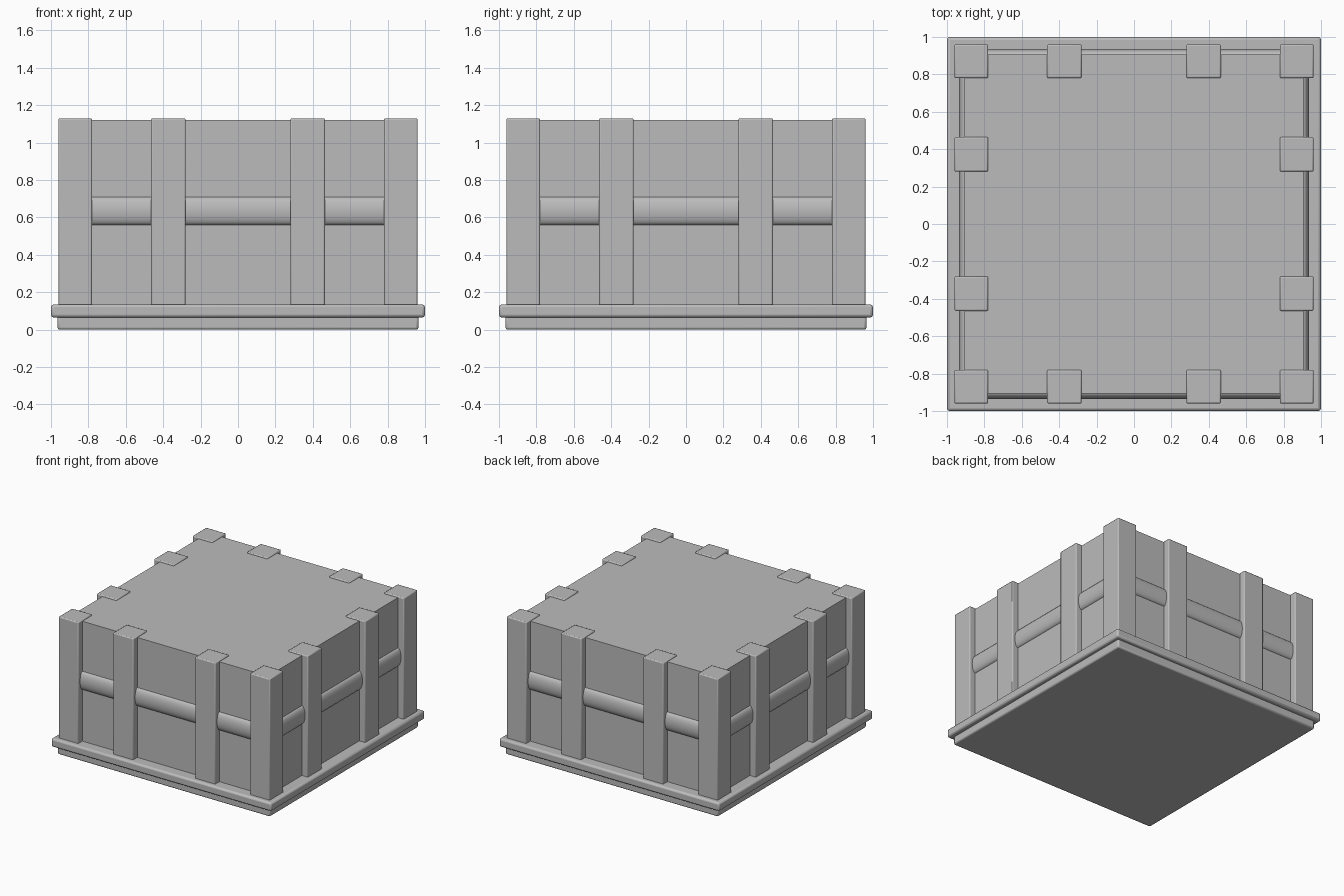
import bpy
import math

cube = bpy.data.objects.get("Cube")
if cube:
    bpy.data.objects.remove(cube, do_unlink=True)

grey = bpy.data.materials.new("plain grey")
grey.use_nodes = True
colour = (0.5, 0.5, 0.5, 1)
grey.diffuse_color = colour
grey.node_tree.nodes["Principled BSDF"].inputs["Base Color"].default_value = colour


def finish(obj, name):
    obj.name = name
    obj.data.materials.append(grey)
    bpy.ops.object.select_all(action="DESELECT")
    obj.select_set(True)
    bpy.context.view_layer.objects.active = obj
    bpy.ops.object.shade_smooth_by_angle(angle=math.radians(40))
    return obj


def box(name, x, y, z, bevel):
    """Box spanning the given (low, high) ranges, with rounded edges."""
    spans = (x, y, z)
    bpy.ops.mesh.primitive_cube_add(size=1, location=[(a + b) / 2 for a, b in spans])
    obj = bpy.context.object
    obj.scale = [b - a for a, b in spans]
    bpy.ops.object.transform_apply(location=False, rotation=False, scale=True)
    if bevel:
        mod = obj.modifiers.new("rounded edges", "BEVEL")
        mod.width = bevel
        mod.segments = 2
    return finish(obj, name)


def slab(name, half, z, bevel):
    return box(name, (-half, half), (-half, half), z, bevel)


# Stepped base and main body
slab("base_lower_slab", 0.965, (0.0, 0.08), 0.012)
slab("base_upper_slab", 1.0, (0.065, 0.135), 0.015)
slab("crate_body", 0.907, (0.1, 1.12), 0)

# Corner and intermediate posts
outer, inner = 0.96, 0.78
z_post = (0.12, 1.13)
for sx in (-1, 1):
    for sy in (-1, 1):
        x = sorted((sx * inner, sx * outer))
        y = sorted((sy * inner, sy * outer))
        box("corner_post", x, y, z_post, 0.008)
        mid_x = sorted((sx * 0.28, sx * 0.465))
        mid_y = sorted((sy * 0.28, sy * 0.465))
        box("face_post", mid_x, y, z_post, 0.008)
        box("side_post", x, mid_y, z_post, 0.008)

# Half-round rail across each wall
wall, depth, rise, length = 0.905, 0.031, 0.075, 0.85
steps = 10
profile = [(wall + depth * math.sin(math.pi * i / steps),
            0.635 + rise * math.cos(math.pi * i / steps)) for i in range(steps + 1)]
n = len(profile)
verts = [(x, -length, z) for x, z in profile] + [(x, length, z) for x, z in profile]
faces = [(i, i + n, (i + 1) % n + n, (i + 1) % n) for i in range(n)]
faces += [tuple(range(n)), tuple(reversed(range(n, 2 * n)))]
for name, turn in (("left", 0), ("back", 1), ("right", 2), ("front", 3)):
    mesh = bpy.data.meshes.new(name + "_rail")
    mesh.from_pydata(verts, [], faces)
    rail = bpy.data.objects.new(name + "_rail", mesh)
    bpy.context.collection.objects.link(rail)
    rail.rotation_euler.z = turn * math.pi / 2
    finish(rail, name + "_rail")
